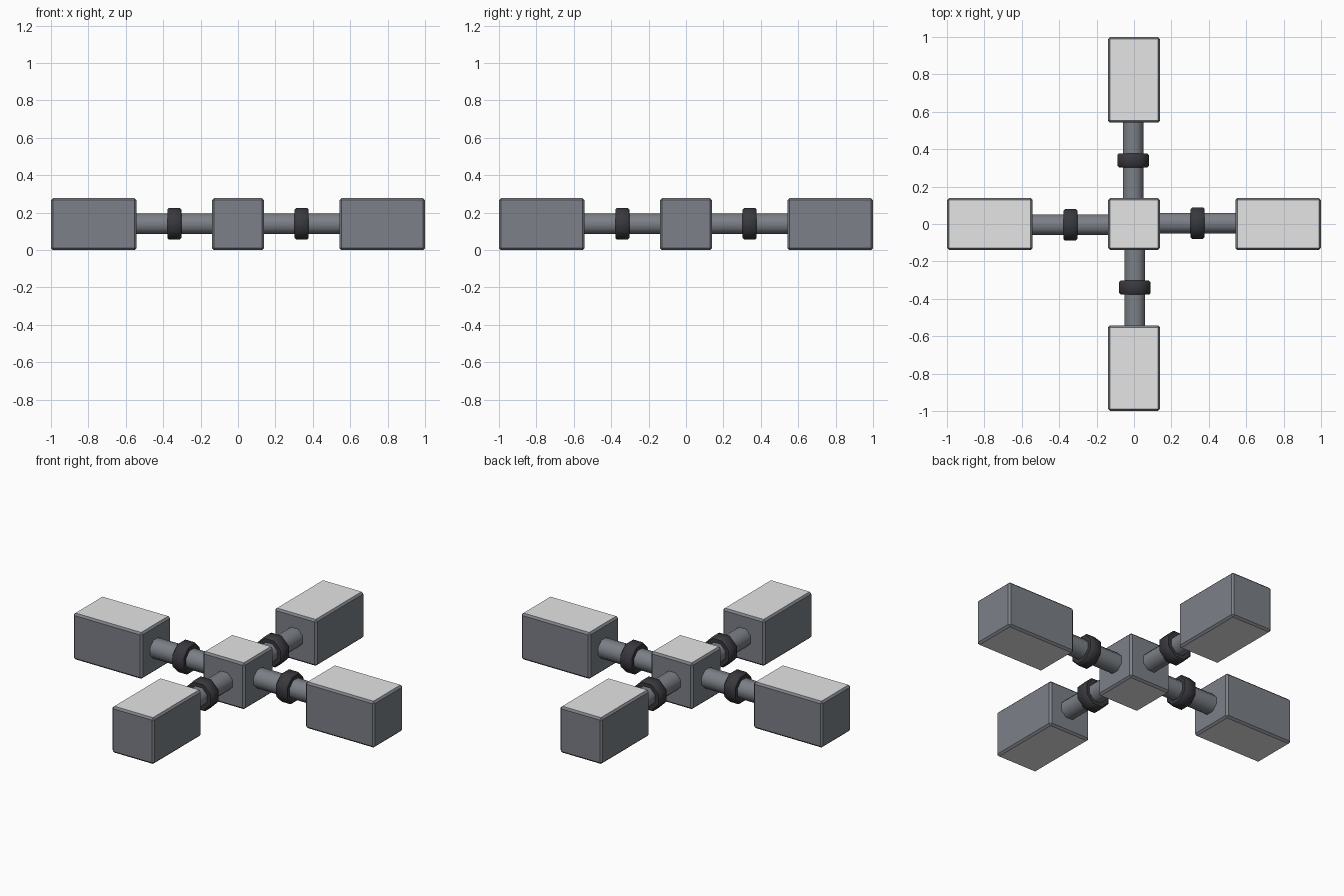
import bpy, bmesh, math
from mathutils import Matrix

if "Cube" in bpy.data.objects:
    bpy.data.objects.remove(bpy.data.objects["Cube"])


def material(name, rgb):
    m = bpy.data.materials.new(name)
    m.diffuse_color = (*rgb, 1)
    m.use_nodes = True
    m.node_tree.nodes["Principled BSDF"].inputs["Base Color"].default_value = m.diffuse_color
    return m


steel = material("slate grey", (0.20, 0.216, 0.242))
light = material("light grey", (0.78, 0.78, 0.78))
rubber = material("dark charcoal", (0.04, 0.04, 0.047))

S = 0.278          # block width and height
ZC = 0.14          # height of the arm axis
SKEW = 0.005       # slight sideways offset of each rod


def finish(name, bm, mats, turn):
    bm.transform(Matrix.Rotation(turn, 4, 'Z'))
    me = bpy.data.meshes.new(name)
    bm.to_mesh(me)
    bm.free()
    for m in mats:
        me.materials.append(m)
    ob = bpy.data.objects.new(name, me)
    bpy.context.collection.objects.link(ob)
    return ob


def block(name, x0, x1, turn=0):
    bm = bmesh.new()
    bmesh.ops.create_cube(bm, size=1)
    bmesh.ops.scale(bm, vec=(x1 - x0, S, S), verts=bm.verts)
    bmesh.ops.translate(bm, vec=((x0 + x1) / 2, 0, S / 2), verts=bm.verts)
    bmesh.ops.bevel(bm, geom=bm.edges[:], offset=0.011, segments=1, affect='EDGES')
    bm.normal_update()
    # light top and bottom panels, everything else slate
    for f in bm.faces:
        f.material_index = 1 if abs(f.normal.z) > 0.95 else 0
    return finish(name, bm, [steel, light], turn)


def barrel(name, x0, x1, apothem, sides, mat, turn, bevel=0):
    # prism along x with a flat side up and smooth walls
    r = apothem / math.cos(math.pi / sides)
    bm = bmesh.new()
    bmesh.ops.create_cone(bm, cap_ends=True, segments=sides, radius1=r,
                          radius2=r, depth=x1 - x0)
    if bevel:
        rims = [e for e in bm.edges if abs(e.verts[0].co.z - e.verts[1].co.z) < 1e-5]
        bmesh.ops.bevel(bm, geom=rims, offset=bevel, segments=1, affect='EDGES')
    bm.transform(Matrix.Translation(((x0 + x1) / 2, SKEW, ZC))
                 @ Matrix.Rotation(math.pi / 2, 4, 'Y')
                 @ Matrix.Rotation(math.pi / sides, 4, 'Z'))
    for f in bm.faces:
        f.smooth = len(f.verts) == 4
    return finish(name, bm, [mat], turn)


# central hub
block("hub_block", -S / 2, S / 2)

# four identical arms
for i, side in enumerate(("right", "back", "left", "front")):
    a = i * math.pi / 2
    block(side + "_end_block", 0.542, 1.0, a)
    barrel(side + "_rod", 0.12, 0.56, 0.055, 8, steel, a)
    barrel(side + "_collar", 0.303, 0.378, 0.084, 8, rubber, a, 0.008)
